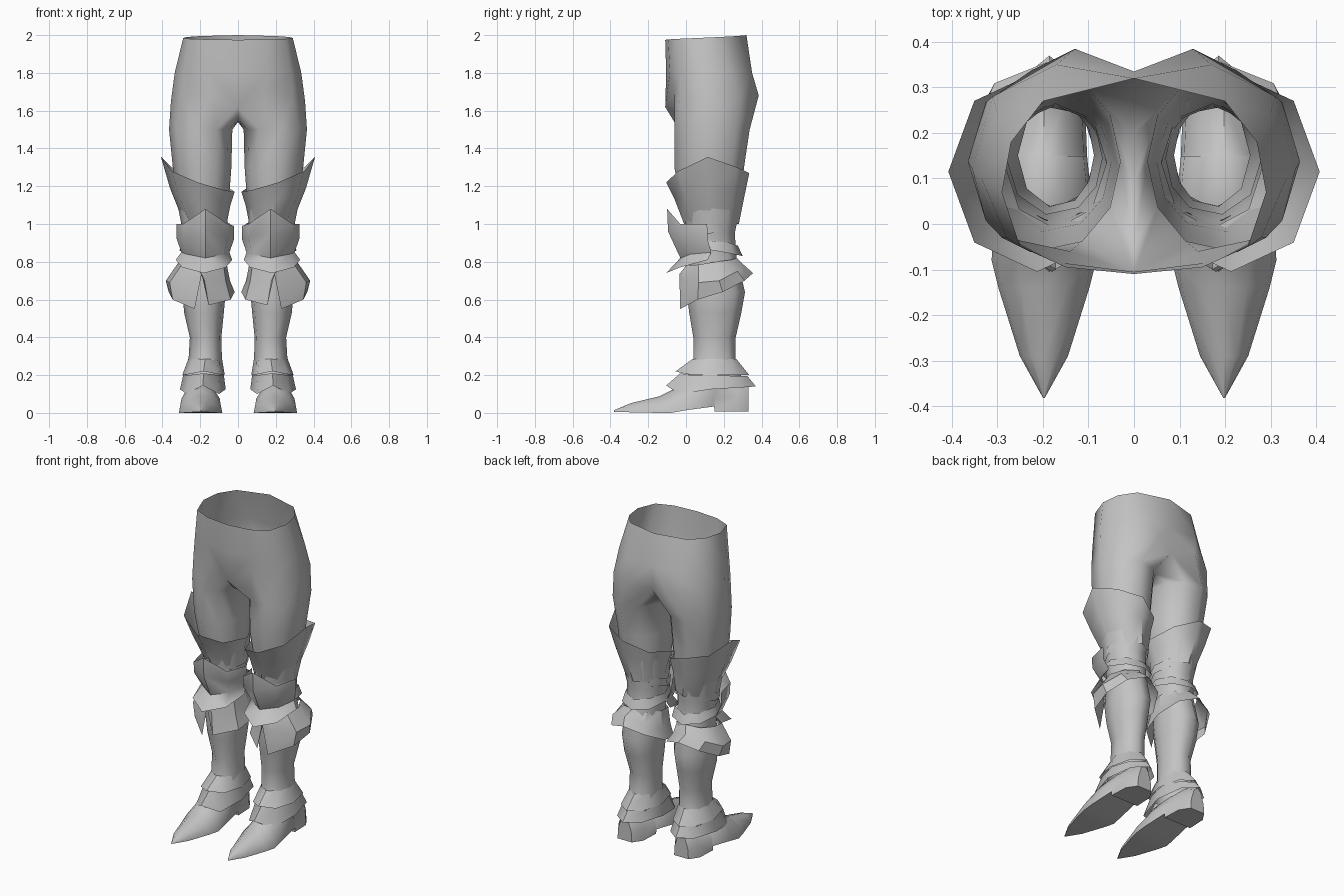
import bpy
import bmesh
from math import sin, cos, radians

default_cube = bpy.data.objects.get("Cube")
if default_cube:
    bpy.data.objects.remove(default_cube, do_unlink=True)

grey = bpy.data.materials.new("plain grey")
grey.use_nodes = True
grey.diffuse_color = (0.55, 0.55, 0.55, 1)
grey.node_tree.nodes["Principled BSDF"].inputs["Base Color"].default_value = grey.diffuse_color

EIGHT = [45 * i for i in range(8)]


def ring(x_in, x_out, y_front, y_back, heights, angles=EIGHT):
    """Oval ring fitted to its extents; angles run from the front outwards."""
    if not isinstance(heights, (list, tuple)):
        heights = [heights] * len(angles)
    cx, cy = (x_in + x_out) / 2, (y_front + y_back) / 2
    rx, ry = (x_out - x_in) / 2, (y_back - y_front) / 2
    points = []
    for angle, z in zip(angles, heights):
        a = radians(angle)
        points.append((cx + rx * sin(a), cy - ry * cos(a), z))
    return points


def add_strip(bm, lower, upper, closed=True):
    """Join two rows of vertices with quads."""
    count = len(lower)
    for i in range(count if closed else count - 1):
        j = (i + 1) % count
        bm.faces.new((lower[i], lower[j], upper[j], upper[i]))


def finish(bm, name, sharp_angle=50):
    """Turn a bmesh into a mirrored, smooth-shaded object."""
    mesh = bpy.data.meshes.new(name)
    bm.to_mesh(mesh)
    bm.free()
    mesh.materials.append(grey)
    obj = bpy.data.objects.new(name, mesh)
    bpy.context.collection.objects.link(obj)
    mirror = obj.modifiers.new("mirror", "MIRROR")
    mirror.use_clip = True
    bpy.ops.object.select_all(action="DESELECT")
    obj.select_set(True)
    bpy.context.view_layer.objects.active = obj
    bpy.ops.object.shade_smooth_by_angle(angle=radians(sharp_angle))
    return obj


def loft(name, rows, closed=True, caps=False, sharp_angle=50):
    """Skin rows listed from top to bottom."""
    bm = bmesh.new()
    skins = [[bm.verts.new(p) for p in row] for row in rows]
    for upper, lower in zip(skins, skins[1:]):
        add_strip(bm, lower, upper, closed)
    if caps:
        bm.faces.new(skins[0])
        bm.faces.new(skins[-1])
        bmesh.ops.recalc_face_normals(bm, faces=bm.faces)
    return finish(bm, name, sharp_angle)


# Hips and legs: half rows around the pelvis, then closed rings down the leg
bm = bmesh.new()
waist = [(0, -.11, 1.975), (.15, -.095, 1.977), (.25, -.05, 1.98), (.29, .07, 1.985),
         (.27, .18, 1.99), (.2, .27, 1.995), (0, .32, 2)]
hips = [(0, -.105, 1.8), (.16, -.085, 1.81), (.28, -.03, 1.8), (.335, .1, 1.8),
        (.3, .24, 1.8), (.17, .35, 1.8), (0, .335, 1.8)]
seat = [(0, -.11, 1.62), (.14, -.06, 1.7), (.29, -.03, 1.68), (.355, .12, 1.65),
        (.31, .28, 1.66), (.13, .385, 1.68), (0, .33, 1.64)]
crotch = [(0, .2, 1.56), (0, .09, 1.54), (0, -.04, 1.545)]
waist, hips, seat, crotch = [[bm.verts.new(p) for p in row]
                             for row in (waist, hips, seat, crotch)]
add_strip(bm, hips, waist, closed=False)
add_strip(bm, seat, hips, closed=False)

LEG_ANGLES = [40 * i - 30 for i in range(7)] + [240, 270, 300]
leg_extents = [
    (.03, .365, -.065, .34, 1.5),
    (.035, .345, -.065, .31, 1.3),
    (.05, .32, -.02, .29, 1.1),
    (.06, .29, 0, .26, .95),
    (.07, .28, .02, .27, .82),
    (.065, .295, 0, .315, .64),
    (.075, .285, .015, .295, .53),
    (.088, .255, .037, .265, .4),
    (.085, .262, .037, .265, .28),
    (.08, .28, 0, .3, .18),
]
above = seat + crotch
for extents in leg_extents:
    below = [bm.verts.new(p) for p in ring(*extents, LEG_ANGLES)]
    add_strip(bm, below, above)
    above = below
finish(bm, "hips_and_legs", 80)

# Flared guards above the knees, tallest on the outside
loft("thigh_guards", [
    ring(.018, .408, -.105, .335, [1.22, 1.28, 1.355, 1.3, 1.27, 1.21, 1.17, 1.18]),
    ring(.04, .36, -.06, .31, [1.13, 1.15, 1.19, 1.17, 1.15, 1.13, 1.1, 1.11]),
    ring(.06, .285, -.01, .28, 1),
])

# Knee plates: open front shells, pinched and flared again at the bottom
FRONT_ARC = [-95, -50, 0, 50, 95]
loft("knee_plates", [
    ring(.02, .325, -.1, .29, [.99, 1, 1.08, 1, 1], FRONT_ARC),
    ring(.02, .325, -.095, .29, [.92, .93, .96, .93, .92], FRONT_ARC),
    ring(.045, .3, -.03, .27, [.85, .84, .82, .84, .85], FRONT_ARC),
    ring(.03, .33, -.105, .3, [.81, .77, .74, .77, .81], FRONT_ARC),
], closed=False)

# Straps round the back of each knee
loft("upper_knee_straps", [
    ring(.04, .305, 0, .265, [.97, .98, 1, 1.02, 1.035, 1.02, 1, .98]),
    ring(.045, .3, 0, .26, [.92, .93, .95, .97, .985, .97, .95, .93]),
])
loft("lower_knee_straps", [
    ring(.05, .295, 0, .275, [.92, .92, .91, .9, .885, .9, .91, .92]),
    ring(.04, .31, -.01, .3, [.87, .87, .86, .84, .83, .84, .86, .87]),
])

# Shin skirts: split by a notch in front, rising to the back
SKIRT_ANGLES = [0, 12, 60, 100, 140, 180, 220, 260, 300, 348]
loft("shin_skirts", [
    ring(.06, .315, 0, .27, [.78, .78, .785, .8, .81, .82, .81, .8, .785, .78], SKIRT_ANGLES),
    ring(.04, .385, -.015, .31, [.76, .7, .69, .7, .75, .78, .75, .7, .69, .7], SKIRT_ANGLES),
    ring(.015, .37, -.035, .355, [.735, .55, .6, .64, .7, .74, .7, .64, .6, .57], SKIRT_ANGLES),
], sharp_angle=35)

# Two overlapping flared cuffs at each ankle
loft("upper_ankle_cuffs", [
    ring(.084, .263, .034, .267, .285),
    ring(.07, .295, -.055, .335, [.22, .205, .2, .2, .2, .2, .2, .205]),
])
loft("lower_ankle_cuffs", [
    ring(.075, .29, -.03, .325, [.21, .2, .2, .195, .195, .195, .2, .2]),
    ring(.065, .307, -.105, .37, [.145, .1, .125, .135, .14, .135, .125, .1]),
])


# Pointed shoes with a raised arch and a heel
def shoe_section(y, half_width, top, bottom):
    profile = [(-1, 0), (-.92, .4), (-.5, .85), (0, 1), (.5, .85), (.92, .4), (1, 0)]
    return [(.198 + half_width * x, y, bottom + (top - bottom) * z) for x, z in profile]


loft("shoes", [shoe_section(*s) for s in (
    (-.382, .002, .014, .006),
    (-.29, .053, .052, .003),
    (-.14, .1, .088, 0),
    (-.08, .115, .118, 0),
    (0, .11, .17, .014),
    (.149, .095, .19, .034),
    (.151, .095, .19, .008),
    (.27, .09, .19, .008),
    (.33, .05, .16, .008),
)], caps=True)
